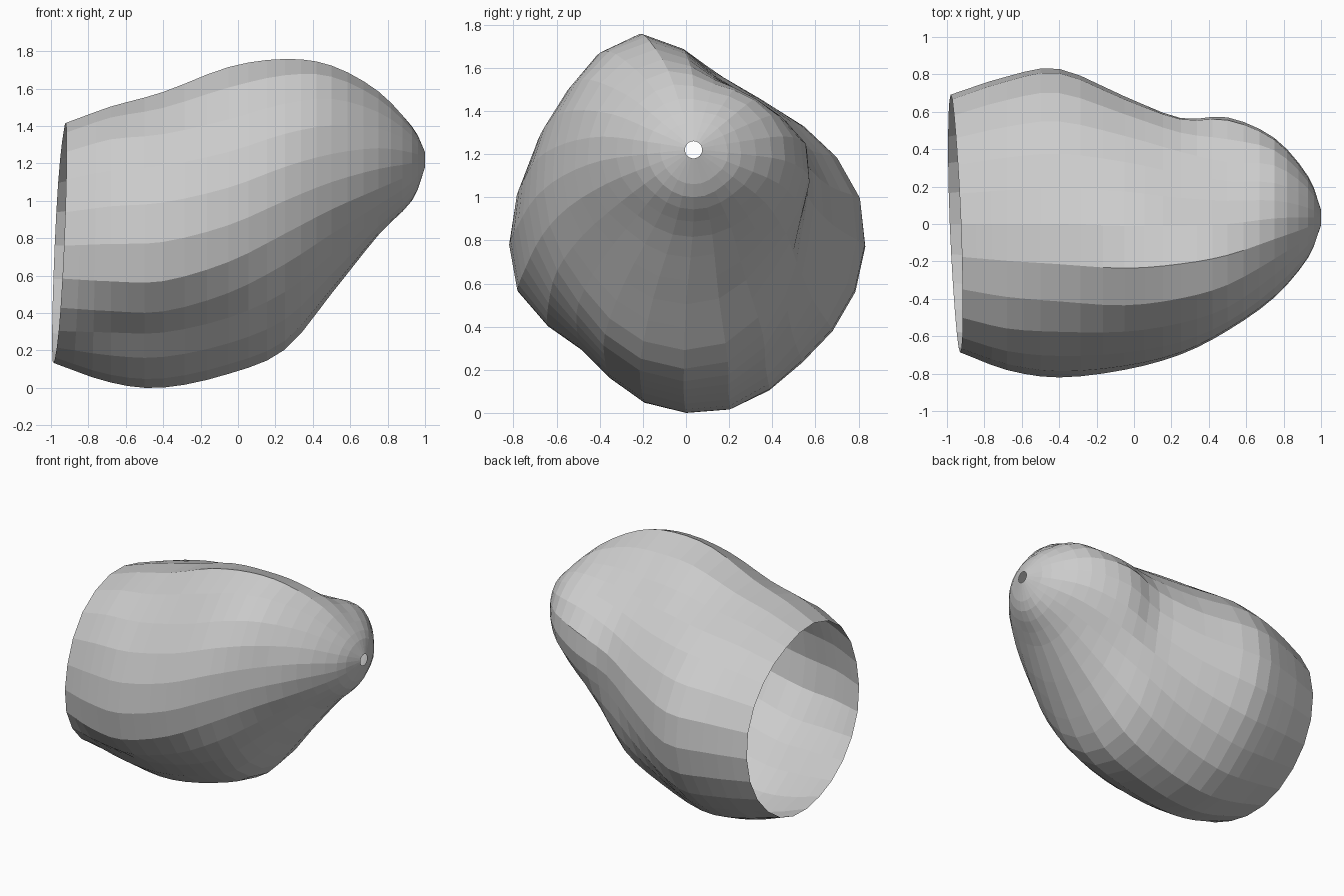
import bpy, bmesh, math

if "Cube" in bpy.data.objects:
    bpy.data.objects.remove(bpy.data.objects["Cube"])

# Cross-section stations: x, centre y, centre z, then 12 radii every 30 deg from 15 deg (0 = +y, 90 = +z)
STATIONS = [
    (-.955, 0.00, 0.76, .69, .65, .63, .68, .71, .69, .68, .645, .62, .64, .66, .685),
    (-0.68, 0.00, 0.77, .79, .735, .70, .76, .79, .775, .775, .67, .725, .75, .74, .775),
    (-0.40, 0.00, 0.78, .835, .775, .745, .83, .815, .815, .81, .685, .755, .79, .76, .81),
    (-0.05, -.01, 0.87, .70, .68, .71, .875, .80, .775, .76, .70, .77, .80, .71, .685),
    (0.25, -.01, 1.00, .59, .56, .58, .785, .735, .70, .68, .69, .775, .79, .66, .57),
    (0.50, 0.00, 1.10, .575, .47, .48, .645, .63, .58, .565, .55, .59, .59, .53, .55),
    (0.75, 0.03, 1.17, .435, .40, .37, .43, .43, .43, .41, .36, .355, .355, .365, .415),
    (0.93, .035, 1.20, .22, .22, .20, .20, .21, .22, .21, .20, .20, .20, .20, .22),
]
STATIONS.append((1.0, 0.035, 1.22) + (0.04,) * 12)
SIDES, STEPS = 24, 3


def spline(a, b, c, d, t):
    return 0.5 * (2 * b + (c - a) * t + (2 * a - 5 * b + 4 * c - d) * t * t
                  + (3 * b - a - 3 * c + d) * t ** 3)


def station(k, t):
    last = len(STATIONS) - 1
    b, c = STATIONS[k], STATIONS[min(k + 1, last)]
    a = STATIONS[k - 1] if k else [2 * p - q for p, q in zip(b, c)]
    d = STATIONS[k + 2] if k + 2 <= last else [2 * q - p for p, q in zip(b, c)]
    return [spline(*v, t) for v in zip(a, b, c, d)]


def radius(r, j):
    k, t = j // 2, (j % 2) / 2
    return spline(r[k - 1], r[k], r[(k + 1) % 12], r[(k + 2) % 12], t)


# Loft the rings along x, tilting the open rim slightly
bm = bmesh.new()
rings = []
count = (len(STATIONS) - 1) * STEPS
for i in range(count + 1):
    x, cy, cz, *r = station(i // STEPS, (i % STEPS) / STEPS)
    tilt = max(0, 1 - i / STEPS)
    ring = []
    for j in range(SIDES):
        a = math.radians(15 + 360 * j / SIDES)
        q = radius(r, j)
        dx = tilt * (0.03 * math.sin(a) - 0.025 * math.cos(a))
        ring.append(bm.verts.new((x + dx, cy + q * math.cos(a), cz + q * math.sin(a))))
    rings.append(ring)
for p, q in zip(rings, rings[1:]):
    for j in range(SIDES):
        n = (j + 1) % SIDES
        bm.faces.new((p[j], p[n], q[n], q[j]))
bmesh.ops.recalc_face_normals(bm, faces=bm.faces)

# Stand the shell on the ground
low = min(v.co.z for v in bm.verts)
for v in bm.verts:
    v.co.z -= low

mesh = bpy.data.meshes.new("open_shell")
bm.to_mesh(mesh)
bm.free()
bpy.context.collection.objects.link(bpy.data.objects.new("open_shell", mesh))
